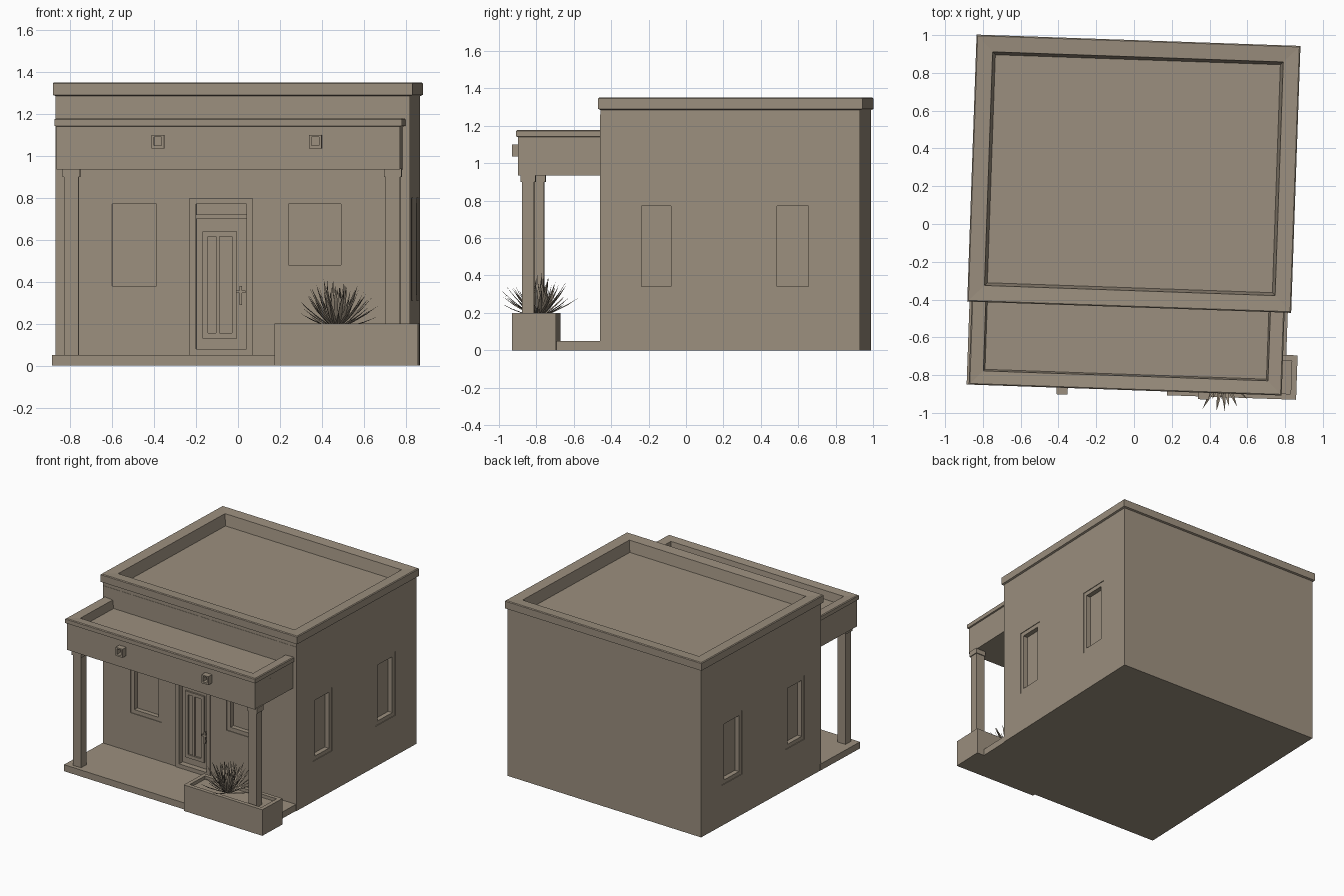
import bpy, bmesh, math, random
from mathutils import Matrix, Vector

if "Cube" in bpy.data.objects:
    bpy.data.objects.remove(bpy.data.objects["Cube"])

random.seed(4)
mat = bpy.data.materials.new("tan adobe")
mat.diffuse_color = (0.33, 0.275, 0.21, 1)
mat.use_nodes = True
mat.node_tree.nodes["Principled BSDF"].inputs["Base Color"].default_value = mat.diffuse_color
TURN = Matrix.Rotation(math.radians(-2), 4, 'Z')   # whole house sits slightly turned


def finish(name, bm):
    bmesh.ops.recalc_face_normals(bm, faces=bm.faces)
    bmesh.ops.transform(bm, matrix=TURN, verts=bm.verts)
    me = bpy.data.meshes.new(name)
    bm.to_mesh(me)
    bm.free()
    me.materials.append(mat)
    ob = bpy.data.objects.new(name, me)
    bpy.context.collection.objects.link(ob)
    return ob


def add_box(bm, x0, x1, y0, y1, z0, z1):
    m = Matrix.Translation(((x0 + x1) / 2, (y0 + y1) / 2, (z0 + z1) / 2)) @ \
        Matrix.Diagonal((abs(x1 - x0), abs(y1 - y0), abs(z1 - z0), 1))
    bmesh.ops.create_cube(bm, size=1, matrix=m)


def boxes(name, *bounds):
    bm = bmesh.new()
    for b in bounds:
        add_box(bm, *b)
    return finish(name, bm)


def ring(name, x0, x1, y0, y1, profile):
    """Mitred rectangular rim; profile is a closed list of (inset, z)."""
    bm = bmesh.new()
    loops = [[bm.verts.new(p) for p in ((x0 + i, y0 + i, z), (x1 - i, y0 + i, z),
                                        (x1 - i, y1 - i, z), (x0 + i, y1 - i, z))]
             for i, z in profile]
    for k, a in enumerate(loops):
        b = loops[(k + 1) % len(loops)]
        for j in range(4):
            n = (j + 1) % 4
            bm.faces.new((a[j], a[n], b[n], b[j]))
    return finish(name, bm)


# Wall planes
XL, XR, YF, YB = -0.855, 0.835, -0.43, 0.96


def on_face(face, u0, u1, d0, d1, z0, z1):
    """Bounds of a box given along a wall (u), inward depth (d) and height."""
    if face == "front":
        return (u0, u1, YF + d0, YF + d1, z0, z1)
    if face == "right":
        return (XR - d0, XR - d1, u0, u1, z0, z1)
    return (XL + d0, XL + d1, u0, u1, z0, z1)


def frame_bars(face, u0, u1, d0, d1, z0, z1, w):
    return [on_face(face, u0, u0 + w, d0, d1, z0, z1),
            on_face(face, u1 - w, u1, d0, d1, z0, z1),
            on_face(face, u0 + w, u1 - w, d0, d1, z1 - w, z1),
            on_face(face, u0 + w, u1 - w, d0, d1, z0, z0 + w)]


WINDOWS = [("front_left_window", "front", -0.615, -0.345, 0.35, 0.80),
           ("front_right_window", "front", 0.225, 0.535, 0.45, 0.80)]
for side in ("right", "left"):
    WINDOWS += [(side + "_front_window", side, -0.24, -0.02, 0.31, 0.80),
                (side + "_rear_window", side, 0.485, 0.715, 0.31, 0.80)]
DOOR = ("door", "front", -0.215, 0.085, 0.05, 0.80)

# House body with recessed openings
house = boxes("house_walls", (XL, XR, YF, YB, 0, 1.26))
cutter = boxes("opening_cutter",
               *[on_face(f, a, b, -0.05, 0.06, z0, z1)
                 for _, f, a, b, z0, z1 in WINDOWS + [DOOR]])
cutter.hide_render = True
cut = house.modifiers.new("openings", 'BOOLEAN')
cut.operation, cut.solver, cut.object = 'DIFFERENCE', 'EXACT', cutter
bpy.context.view_layer.update()
deps = bpy.context.evaluated_depsgraph_get()
house_mesh = bpy.data.meshes.new_from_object(house.evaluated_get(deps))
house.modifiers.clear()
house.data = house_mesh
bpy.data.objects.remove(cutter)

# Window frames and panes
for name, f, a, b, z0, z1 in WINDOWS:
    boxes(name + "_frame", *frame_bars(f, a, b, 0.005, 0.055, z0, z1, 0.03))
    boxes(name + "_pane", on_face(f, a + 0.02, b - 0.02, 0.04, 0.05, z0 + 0.02, z1 - 0.02))

# Door: frame, leaf with long panel, transom and handle
_, f, a, b, z0, z1 = DOOR
boxes("door_frame", *frame_bars(f, a, b, -0.008, 0.055, z0, z1, 0.03),
      on_face(f, a + 0.03, b - 0.03, 0.01, 0.055, 0.70, 0.72))
boxes("door_leaf", on_face(f, a + 0.03, b - 0.03, 0.035, 0.058, z0 + 0.03, z1 - 0.03))
boxes("door_panel", *frame_bars(f, a + 0.06, b - 0.075, 0.022, 0.04, 0.13, 0.64, 0.025),
      on_face(f, a + 0.125, a + 0.14, 0.025, 0.04, 0.15, 0.62))
boxes("door_handle", on_face(f, 0.022, 0.034, 0.0, 0.015, 0.29, 0.38),
      on_face(f, 0.022, 0.034, 0.01, 0.04, 0.30, 0.315),
      on_face(f, 0.022, 0.034, 0.01, 0.04, 0.355, 0.37),
      on_face(f, 0.005, 0.05, 0.0, 0.012, 0.345, 0.357))

# Main parapet with projecting coping
ring("roof_parapet", -0.868, 0.848, -0.441, 0.973,
     [(0.013, 1.25), (0.013, 1.285), (0, 1.29), (0, 1.345), (0.006, 1.35),
      (0.088, 1.345), (0.105, 1.25)])

# Porch roof, its coping (rear run is buried in the wall) and two posts
boxes("porch_roof", (-0.835, 0.803, -0.87, -0.40, 0.935, 1.11))
ring("porch_parapet", -0.845, 0.813, -0.88, -0.32,
     [(0.01, 1.10), (0.01, 1.14), (0, 1.143), (0, 1.173), (0.006, 1.178),
      (0.075, 1.173), (0.085, 1.10)])
for side, x in (("left", -0.765), ("right", 0.768)):
    boxes(side + "_porch_post", (x - 0.035, x + 0.035, -0.85, -0.785, 0.03, 0.95))
    boxes(side + "_post_cap", (x - 0.042, x + 0.042, -0.857, -0.778, 0.90, 0.94))

# Two small spouts on the porch fascia
for side, x in (("left", -0.35), ("right", 0.40)):
    boxes(side + "_spout", *[(x + p, x + q, -0.915, -0.86, r, s) for p, q, r, s in
                             ((-0.03, 0.03, 1.035, 1.048), (-0.03, -0.018, 1.048, 1.09),
                              (0.018, 0.03, 1.048, 1.09), (-0.03, 0.03, 1.09, 1.10))])

# Porch floor
boxes("porch_floor", (-0.856, 0.83, -0.88, -0.42, 0, 0.05))

# Planter with recessed soil
ring("planter", 0.205, 0.89, -0.90, -0.665,
     [(0, 0), (0, 0.2), (0.03, 0.2), (0.03, 0)])
boxes("planter_soil", (0.23, 0.865, -0.875, -0.69, 0, 0.175))

# Spiky plant: tapered, folded and curved blades
bm = bmesh.new()
root = Vector((0.497, -0.772, 0.18))
COUNT = 75
for i in range(COUNT):
    ang = i * 2.39996
    tilt = math.radians(12 + 74 * (i / COUNT) ** 0.8)
    length = random.uniform(0.17, 0.245)
    out = Vector((math.cos(ang), math.sin(ang), 0))
    across = Vector((-out.y, out.x, 0))
    p, rows = root + out * 0.015, []
    for w in (0.008, 0.011, 0.008):
        rows.append([bm.verts.new(p - across * w), bm.verts.new(p - Vector((0, 0, 0.004))),
                     bm.verts.new(p + across * w)])
        p = p + (out * math.cos(tilt) + Vector((0, 0, math.sin(tilt)))) * length / 3
        tilt += 0.08
    for r, s in zip(rows, rows[1:]):
        for k in (0, 1):
            bm.faces.new((r[k], r[k + 1], s[k + 1], s[k]))
    tip = bm.verts.new(p)
    for k in (0, 1):
        bm.faces.new((rows[-1][k], rows[-1][k + 1], tip))
finish("spiky_plant", bm)
